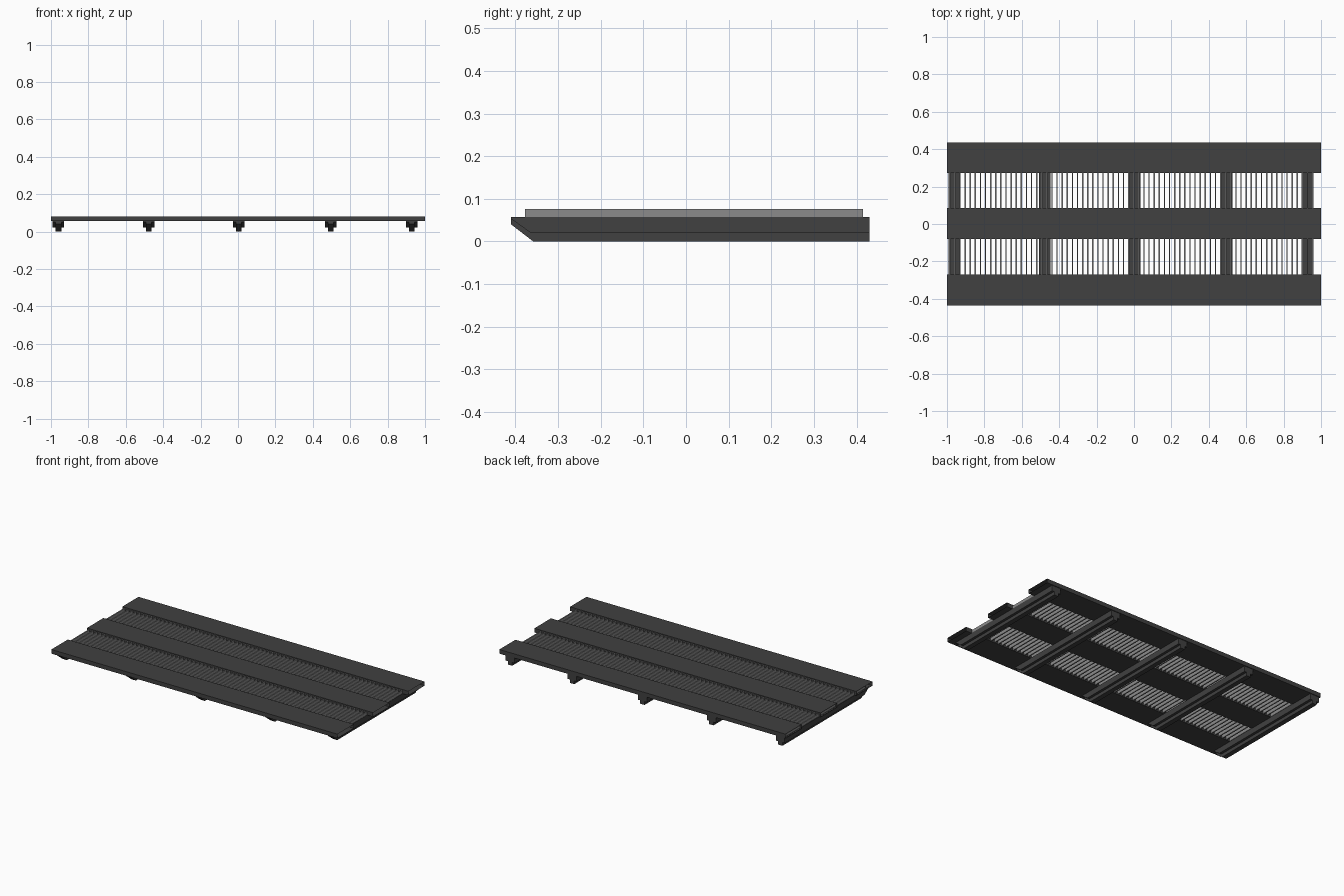
import bpy, bmesh

if "Cube" in bpy.data.objects:
    bpy.data.objects.remove(bpy.data.objects["Cube"])


def material(name, v):
    m = bpy.data.materials.new(name)
    m.diffuse_color = (v, v, v, 1)
    m.use_nodes = True
    m.node_tree.nodes["Principled BSDF"].inputs["Base Color"].default_value = m.diffuse_color
    return m


dark = material("charcoal", 0.052)
grey = material("mid_grey", 0.26)


def finish(name, bm, mat, recalc=True):
    if recalc:
        bmesh.ops.recalc_face_normals(bm, faces=bm.faces)
    me = bpy.data.meshes.new(name)
    bm.to_mesh(me)
    bm.free()
    me.materials.append(mat)
    ob = bpy.data.objects.new(name, me)
    bpy.context.collection.objects.link(ob)
    return ob


def extrude_x(bm, profile, x0, x1, caps=True):
    """Sweep a (y, z) outline along x."""
    a = [bm.verts.new((x0, y, z)) for y, z in profile]
    b = [bm.verts.new((x1, y, z)) for y, z in profile]
    n = len(profile)
    for i in range(n):
        j = (i + 1) % n
        bm.faces.new((a[i], b[i], b[j], a[j]))
    if caps:
        bm.faces.new(a)
        bm.faces.new(b[::-1])


def rect(y0, y1, z0, z1):
    return [(y0, z0), (y0, z1), (y1, z1), (y1, z0)]


# Three long hollow boards, open at both ends
for name, y0, y1 in (("front_board", -0.435, -0.271),
                     ("middle_board", -0.08, 0.085),
                     ("back_board", 0.274, 0.435)):
    bm = bmesh.new()
    extrude_x(bm, rect(y0, y1, 0.056, 0.082), -1, 1, caps=False)
    finish(name, bm, dark)

# Five cross beams: wide upper flange and narrow lower rib, chamfered at front
flange = [(-0.41, 0.057), (-0.41, 0.053), (-0.365, 0.021),
          (0.43, 0.021), (0.43, 0.057)]
rib = [(-0.41, 0.056), (-0.41, 0.04), (-0.358, 0.0),
       (0.43, 0.0), (0.43, 0.056)]
for i, x in enumerate((-0.96, -0.478, 0.004, 0.495, 0.929)):
    bm = bmesh.new()
    extrude_x(bm, flange, x - 0.031, x + 0.031)
    extrude_x(bm, rib, x - 0.015, x + 0.015)
    finish(f"cross_beam_{i + 1}", bm, dark)

# Thin upright slats running through the hollow boards
bm = bmesh.new()
count, first, last, half = 72, -0.985, 0.955, 0.0035
for i in range(count):
    x = first + (last - first) * i / (count - 1)
    extrude_x(bm, rect(-0.378, 0.415, 0.0575, 0.076), x - half, x + half)
finish("slats", bm, grey)
